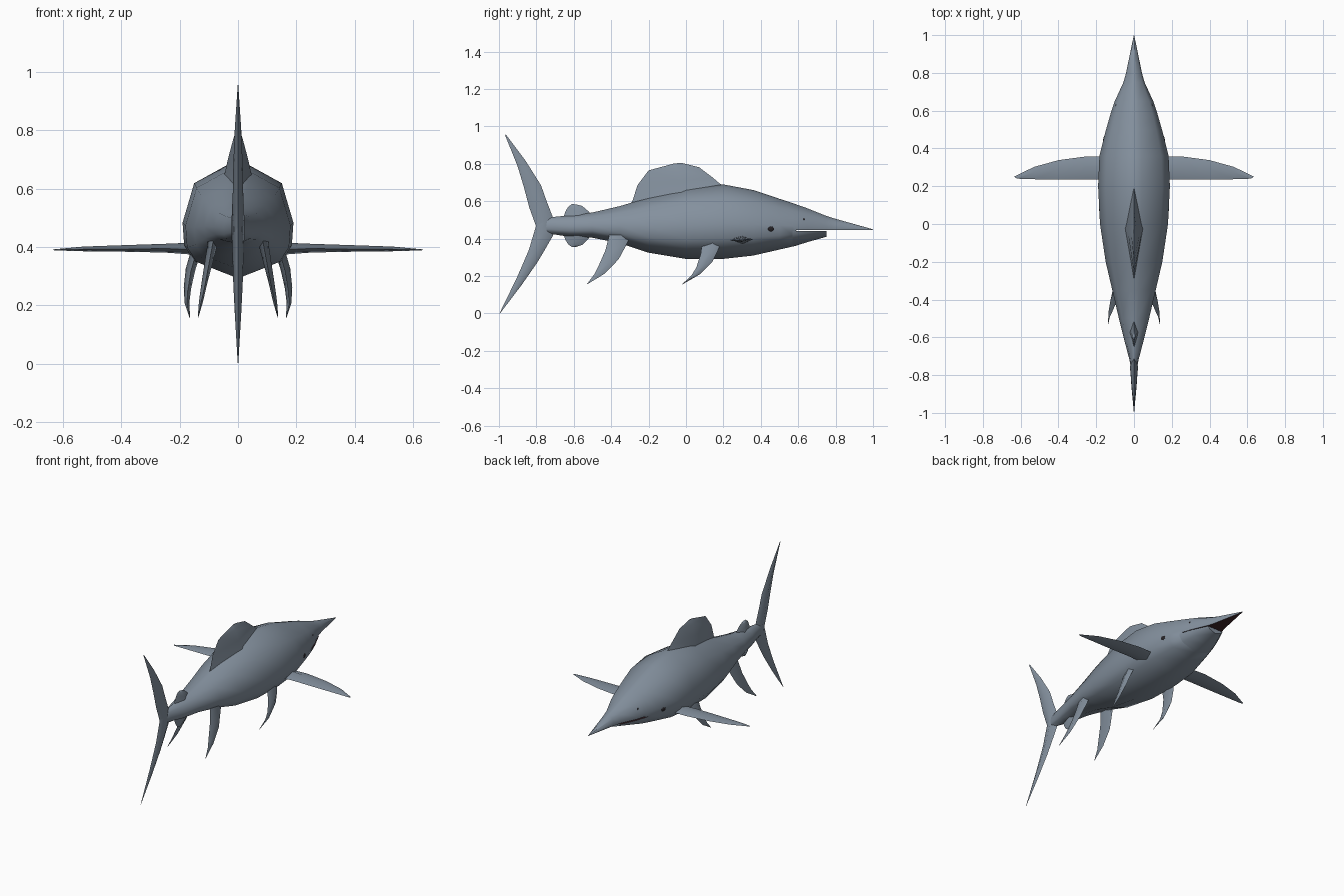
import bpy, bmesh, math
from mathutils import Vector
from mathutils.bvhtree import BVHTree

if "Cube" in bpy.data.objects:
    bpy.data.objects.remove(bpy.data.objects["Cube"])


def material(name, rgb):
    m = bpy.data.materials.new(name)
    m.diffuse_color = (*rgb, 1)
    m.use_nodes = True
    m.node_tree.nodes["Principled BSDF"].inputs["Base Color"].default_value = m.diffuse_color
    return m


SKIN = material("slate blue skin", (0.23, 0.28, 0.34))
MOUTH = material("dark mouth", (0.055, 0.02, 0.025))
EYE = material("dark eye", (0.02, 0.017, 0.02))


def finish(bm, name, mats, angle=50):
    bmesh.ops.remove_doubles(bm, verts=bm.verts, dist=0.0005)
    bmesh.ops.recalc_face_normals(bm, faces=bm.faces)
    mesh = bpy.data.meshes.new(name)
    bm.to_mesh(mesh)
    obj = bpy.data.objects.new(name, mesh)
    bpy.context.collection.objects.link(obj)
    for m in mats:
        mesh.materials.append(m)
    bpy.ops.object.select_all(action='DESELECT')
    obj.select_set(True)
    bpy.context.view_layer.objects.active = obj
    bpy.ops.object.shade_smooth_by_angle(angle=math.radians(angle))
    return obj


def loft(rings):
    bm = bmesh.new()
    rows = [[bm.verts.new(p) for p in ring] for ring in rings]
    n = len(rows[0])
    for a, b in zip(rows, rows[1:]):
        for i in range(n):
            j = (i + 1) % n
            bm.faces.new((a[i], a[j], b[j], b[i]))
    bm.faces.new(rows[0])
    bm.faces.new(rows[-1])
    return bm


# Body cross-section: share of half width, share of height
SECTION = [(0, 1), (.22, .97), (.79, .82), (1, .48), (.97, .28), (.79, .15)]
RIGHT = SECTION + [(0, 0)]
OUTLINE = RIGHT + [(-x, z) for x, z in reversed(SECTION[1:])]


def ring(y, top, bottom, half, low=-1, high=2):
    return [(x * half, y, min(max(bottom + z * (top - bottom), low), high)) for x, z in OUTLINE]


# Body and long pointed snout
STATIONS = [(-.77, .505, .43, .015), (-.72, .515, .425, .024), (-.62, .525, .41, .05),
            (-.5, .54, .405, .08), (-.35, .575, .375, .115), (-.2, .62, .325, .15),
            (0, .67, .292, .18), (.2, .69, .292, .19), (.36, .66, .31, .183),
            (.5, .613, .342, .148), (.57, .59, .358, .128)]
SNOUT = [(.59, .583, .363, .122), (.65, .562, .382, .102), (.75, .522, .41, .056),
         (.8, .506, .42, .042), (1, .45, .445, .001)]
bm = loft([ring(*s) for s in STATIONS] + [ring(*s, low=.446) for s in SNOUT])
bmesh.ops.recalc_face_normals(bm, faces=bm.faces)
for f in bm.faces:
    f.normal_update()
    if f.normal.z < -.9 and f.calc_center_median().y > .59:
        f.material_index = 1
surface = BVHTree.FromBMesh(bm)
finish(bm, "body", [SKIN, MOUTH])

# Lower jaw
JAW = [STATIONS[-1]] + SNOUT[:3]
bm = loft([ring(*s, high=.441) for s in JAW])
bmesh.ops.recalc_face_normals(bm, faces=bm.faces)
for f in bm.faces:
    f.normal_update()
    if f.normal.z > .9:
        f.material_index = 1
finish(bm, "lower_jaw", [SKIN, MOUTH])


# Fins: each station is a leading point, a trailing point and a half thickness
def fin(name, stations, side=(1, 0, 0), mirror=False):
    for s in ((1, -1) if mirror else (1,)):
        rings = []
        for lead, trail, t in stations:
            a, b, d = Vector(lead), Vector(trail), Vector(side) * t
            m = a.lerp(b, .45)
            pts = (a, m + d, b, m - d)
            rings.append([(p.x * s, p.y, p.z) for p in pts])
        label = name if not mirror else ("right_" if s > 0 else "left_") + name
        finish(loft(rings), label, [SKIN], 60)


def flat(rows):
    return [((0, *a), (0, *b), t) for a, b, t in rows]


# Dorsal fin
fin("dorsal_fin", flat([((.27, .65), (-.32, .55), .06), ((.18, .695), (-.285, .605), .045),
                        ((.145, .725), (-.26, .685), .033), ((.07, .782), (-.2, .765), .015),
                        ((-.02, .804), (-.06, .803), .003)]))

# Forked tail fin
fin("tail_fin", flat([((-.963, .957), (-.967, .953), .001), ((-.86, .82), (-.90, .786), .011),
                      ((-.775, .685), (-.868, .68), .016), ((-.745, .6), (-.838, .567), .018),
                      ((-.712, .515), (-.803, .47), .022), ((-.712, .415), (-.803, .465), .022),
                      ((-.755, .34), (-.84, .34), .018), ((-.797, .27), (-.87, .27), .016),
                      ((-.877, .155), (-.905, .19), .011), ((-.993, .002), (-.997, .001), .001)]))

# Small fins near the tail
fin("upper_finlet", flat([((-.5, .52), (-.66, .5), .025), ((-.52, .545), (-.645, .545), .015),
                          ((-.555, .575), (-.63, .57), .01), ((-.585, .583), (-.61, .585), .003)]))
fin("lower_finlet", flat([((-.5, .43), (-.66, .44), .025), ((-.525, .395), (-.645, .395), .015),
                          ((-.555, .367), (-.63, .37), .01), ((-.585, .357), (-.61, .355), .003)]))

# Wide side fins
fin("pectoral_fin", [((.13, .355, .395), (.13, .235, .392), .022),
                     ((.25, .358, .397), (.25, .235, .394), .015),
                     ((.4, .338, .396), (.4, .235, .393), .011),
                     ((.53, .302, .394), (.53, .237, .392), .008),
                     ((.635, .25, .39), (.62, .24, .39), .002)], (0, 0, 1), True)

# Two pairs of hanging belly fins
fin("front_belly_fin", [((.135, .2, .41), (.135, .09, .41), .02),
                        ((.162, .17, .335), (.162, .078, .315), .017),
                        ((.173, .14, .275), (.173, .055, .245), .013),
                        ((.175, .075, .21), (.175, .03, .205), .008),
                        ((.165, -.017, .157), (.165, -.021, .156), .001)], mirror=True)
fin("rear_belly_fin", [((.085, -.29, .425), (.085, -.41, .42), .018),
                       ((.1, -.325, .355), (.1, -.43, .34), .014),
                       ((.115, -.36, .29), (.115, -.465, .26), .01),
                       ((.127, -.435, .213), (.127, -.49, .21), .007),
                       ((.137, -.525, .158), (.137, -.53, .157), .001)], mirror=True)

# Eyes and nostrils set on the skin
for name, y, z, r in (("eye", .455, .452, .017), ("nostril", .63, .505, .006)):
    hit, normal, _, _ = surface.ray_cast(Vector((1, y, z)), Vector((-1, 0, 0)))
    if normal.x < 0:
        normal = -normal
    for s in (1, -1):
        bm = bmesh.new()
        bmesh.ops.create_uvsphere(bm, u_segments=10, v_segments=6, radius=r)
        bmesh.ops.scale(bm, vec=(1, .8, .25), verts=bm.verts)
        turn = Vector((normal.x * s, normal.y, normal.z)).to_track_quat('Z', 'Y')
        for v in bm.verts:
            v.co = turn @ v.co + Vector((hit.x * s, hit.y, hit.z))
        finish(bm, ("right_" if s > 0 else "left_") + name, [EYE])
